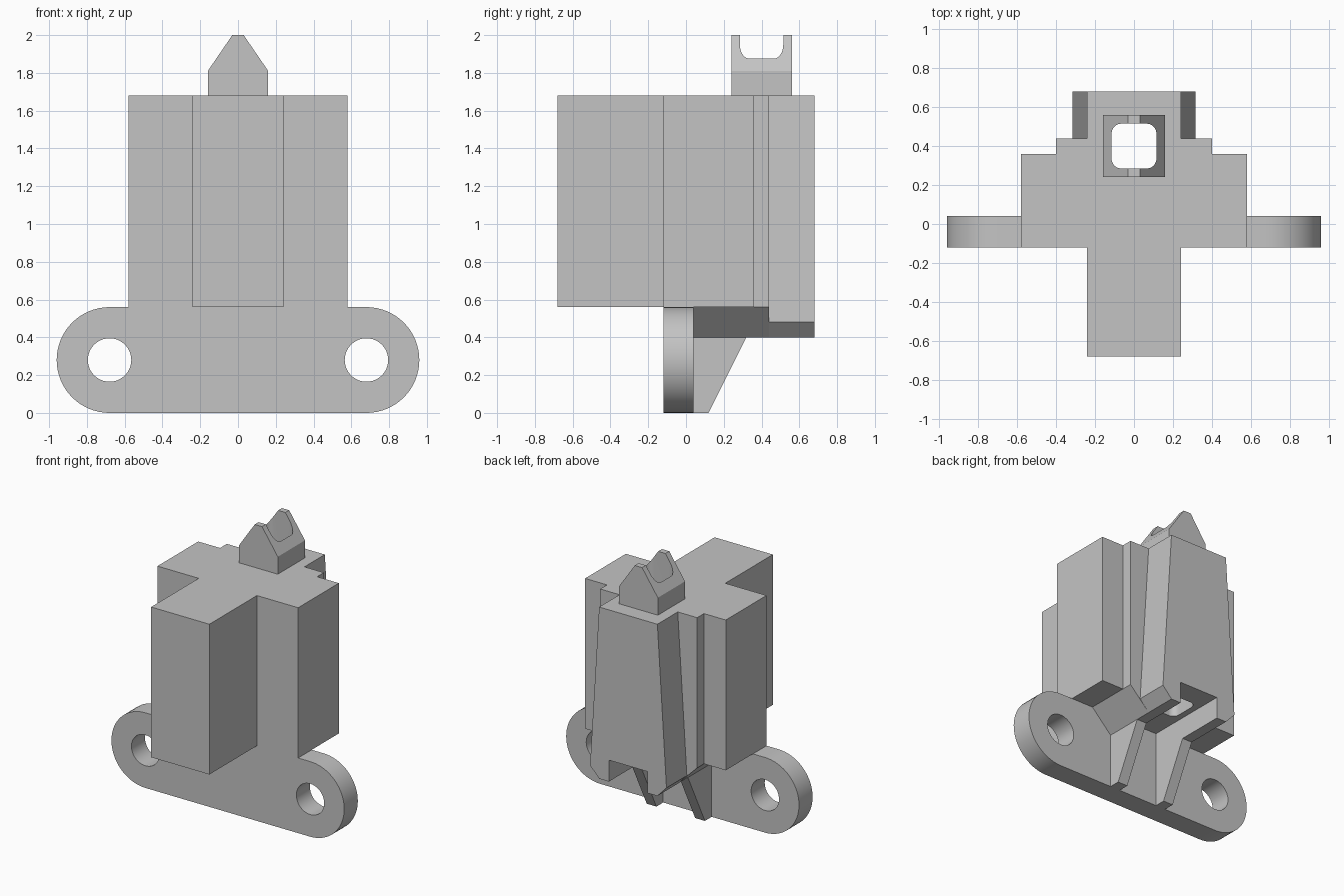
import bpy, bmesh, math
from mathutils import Vector

cube = bpy.data.objects.get("Cube")
if cube:
    bpy.data.objects.remove(cube, do_unlink=True)

grey = bpy.data.materials.new("plain grey")
grey.use_nodes = True
colour = (0.55, 0.55, 0.55, 1)
grey.diffuse_color = colour
grey.node_tree.nodes["Principled BSDF"].inputs["Base Color"].default_value = colour

# How a 2D profile maps to space for each extrusion axis
PLANES = {
    "x": lambda a, b, d: Vector((d, a, b)),
    "y": lambda a, b, d: Vector((a, d, b)),
    "z": lambda a, b, d: Vector((a, b, d)),
}


def extrude(name, profile, axis, start, end):
    """Solid prism from a closed profile."""
    place = PLANES[axis]
    bm = bmesh.new()
    face = bm.faces.new([bm.verts.new(place(a, b, start)) for a, b in profile])
    moved = bmesh.ops.extrude_face_region(bm, geom=[face])
    verts = [v for v in moved["geom"] if isinstance(v, bmesh.types.BMVert)]
    bmesh.ops.translate(bm, verts=verts, vec=place(0, 0, end - start))
    bmesh.ops.recalc_face_normals(bm, faces=bm.faces)
    mesh = bpy.data.meshes.new(name)
    bm.to_mesh(mesh)
    bm.free()
    mesh.materials.append(grey)
    obj = bpy.data.objects.new(name, mesh)
    bpy.context.collection.objects.link(obj)
    return obj


def mirrored(half):
    """Complete a profile that is symmetric about its first axis."""
    return half + [(-a, b) for a, b in reversed(half)]


def arc(cx, cy, radius, start, sweep, steps):
    angles = [math.radians(start + sweep * i / steps) for i in range(steps + 1)]
    return [(cx + radius * math.cos(t), cy + radius * math.sin(t)) for t in angles]


def activate(obj):
    bpy.ops.object.select_all(action="DESELECT")
    obj.select_set(True)
    bpy.context.view_layer.objects.active = obj


def cut(obj, cutter):
    mod = obj.modifiers.new("cut", "BOOLEAN")
    mod.operation = "DIFFERENCE"
    mod.solver = "EXACT"
    mod.object = cutter
    activate(obj)
    bpy.ops.object.modifier_apply(modifier=mod.name)


# Mounting flange with rounded ends and two screw holes
flange = extrude("mounting_flange", mirrored(arc(0.68, 0.28, 0.28, -90, 180, 32)),
                 "y", -0.12, 0.04)
for side in (-1, 1):
    ring = arc(side * 0.68, 0.28, 0.115, 0, 360, 40)[:-1]
    drill = extrude("screw_hole_cutter", ring, "y", -0.3, 0.2)
    cut(flange, drill)
    bpy.data.objects.remove(drill, do_unlink=True)

# Housing with front block and stepped rear
plan = mirrored([(0.24, -0.68), (0.24, -0.12), (0.58, -0.12),
                 (0.58, 0.36), (0.40, 0.36), (0.40, 0.44)])
housing = extrude("housing", plan, "z", 0.56, 1.68)

# Flared rear wedge with a notch in its foot
wedge = extrude("rear_wedge",
                mirrored([(0.24, 1.68), (0.315, 0.48), (0.24, 0.40), (0.16, 0.40), (0.16, 0.56)]),
                "y", 0.44, 0.68)

# Pointed pin on top
pin = extrude("top_pin", mirrored([(0.16, 1.68), (0.16, 1.81), (0.03, 2.0)]),
              "y", 0.24, 0.56)

# Rounded square bore through pin, housing and wedge
half, r = 0.115, 0.05
bore_plan = []
for i, (sx, sy) in enumerate(((1, 1), (-1, 1), (-1, -1), (1, -1))):
    bore_plan += arc(sx * (half - r), 0.40 + sy * (half - r), r, 90 * i, 90, 8)
bore = extrude("bore_cutter", bore_plan, "z", 0.3, 2.2)
for part in (housing, wedge, pin):
    cut(part, bore)
bpy.data.objects.remove(bore, do_unlink=True)

# Chamfered rails and gusset ribs under the housing
for label, side in (("left", 1), ("right", -1)):
    rail = [(0.40, 0.56), (0.24, 0.40), (0.16, 0.40), (0.16, 0.56)]
    extrude(label + "_rail", [(side * a, b) for a, b in rail], "y", 0.04, 0.44)
    extrude(label + "_rib", [(0.04, 0), (0.12, 0), (0.32, 0.40), (0.04, 0.40)],
            "x", side * 0.16, side * 0.24)

# Smooth the round surfaces, keep edges crisp
for obj in (flange, housing, wedge, pin):
    activate(obj)
    bpy.ops.object.shade_smooth_by_angle(angle=math.radians(25))
